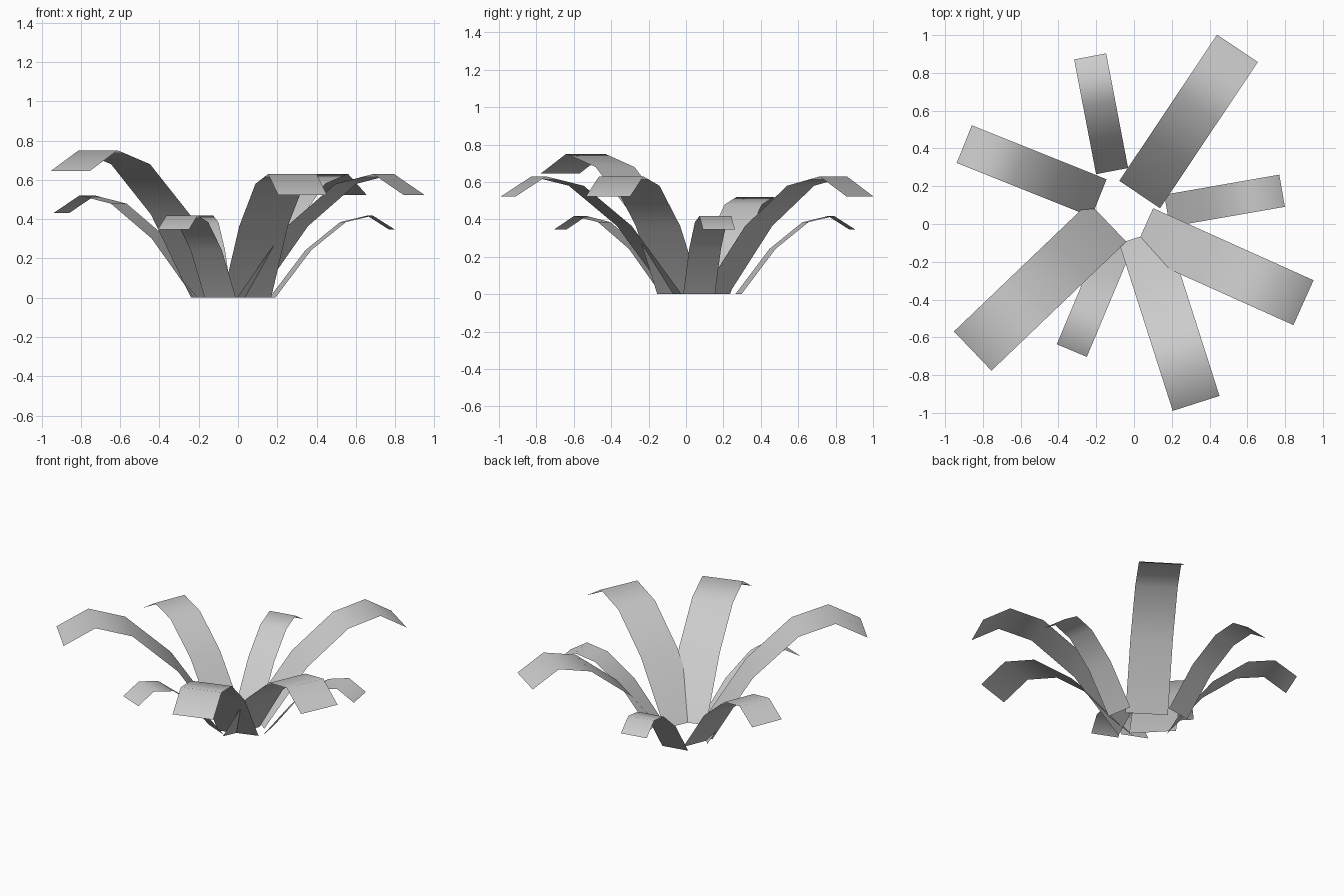
import bpy
import math
from mathutils import Matrix, Vector

if "Cube" in bpy.data.objects:
    bpy.data.objects.remove(bpy.data.objects["Cube"], do_unlink=True)

GREY = (0.6, 0.6, 0.6, 1.0)
material = bpy.data.materials.new("leaf_grey")
material.use_nodes = True
material.diffuse_color = GREY
material.node_tree.nodes["Principled BSDF"].inputs["Base Color"].default_value = GREY

# Arching side profile of a full-size leaf: distance outwards, height
PROFILE = [(0, 0), (0.28, 0.365), (0.55, 0.58), (0.76, 0.63), (0.931, 0.523)]
WIDTH = 0.26


def add_leaf(name, base, tip, scale, tilt=0.0):
    """One flat strip bent along the profile, pointing from base towards tip."""
    verts = [(x, side * WIDTH / 2, z) for x, z in PROFILE for side in (-1, 1)]
    faces = [(i, i + 2, i + 3, i + 1) for i in range(0, len(verts) - 2, 2)]
    mesh = bpy.data.meshes.new(name)
    mesh.from_pydata(verts, [], faces)
    yaw = math.atan2(tip[1] - base[1], tip[0] - base[0])
    mesh.transform(Matrix.Translation(Vector((base[0], base[1], 0)))
                   @ Matrix.Rotation(yaw, 4, "Z")
                   @ Matrix.Rotation(-tilt, 4, "Y")
                   @ Matrix.Scale(scale, 4))
    mesh.materials.append(material)
    mesh.shade_smooth()
    leaf = bpy.data.objects.new(name, mesh)
    bpy.context.collection.objects.link(leaf)


# Large leaves
add_leaf("large_leaf_back", (0.03, 0.156), (0.548, 0.93), 1.0)
add_leaf("large_leaf_left", (0.048, -0.035), (0.894, -0.415), 1.0)
add_leaf("large_leaf_front", (0.045, -0.063), (0.33, -0.953), 1.0)
add_leaf("tallest_leaf_right", (-0.14, 0.01), (-0.847, -0.666), 1.105, 0.067)

# Medium leaf
add_leaf("medium_leaf_right", (-0.185, 0.137), (-0.9, 0.4235), 0.826)

# Small leaves
add_leaf("small_leaf_back", (-0.116, 0.28), (-0.2325, 0.889), 0.664)
add_leaf("small_leaf_left", (0.175, 0.07), (0.778, 0.175), 0.664)
add_leaf("small_leaf_front", (-0.09, -0.10), (-0.328, -0.667), 0.664)
